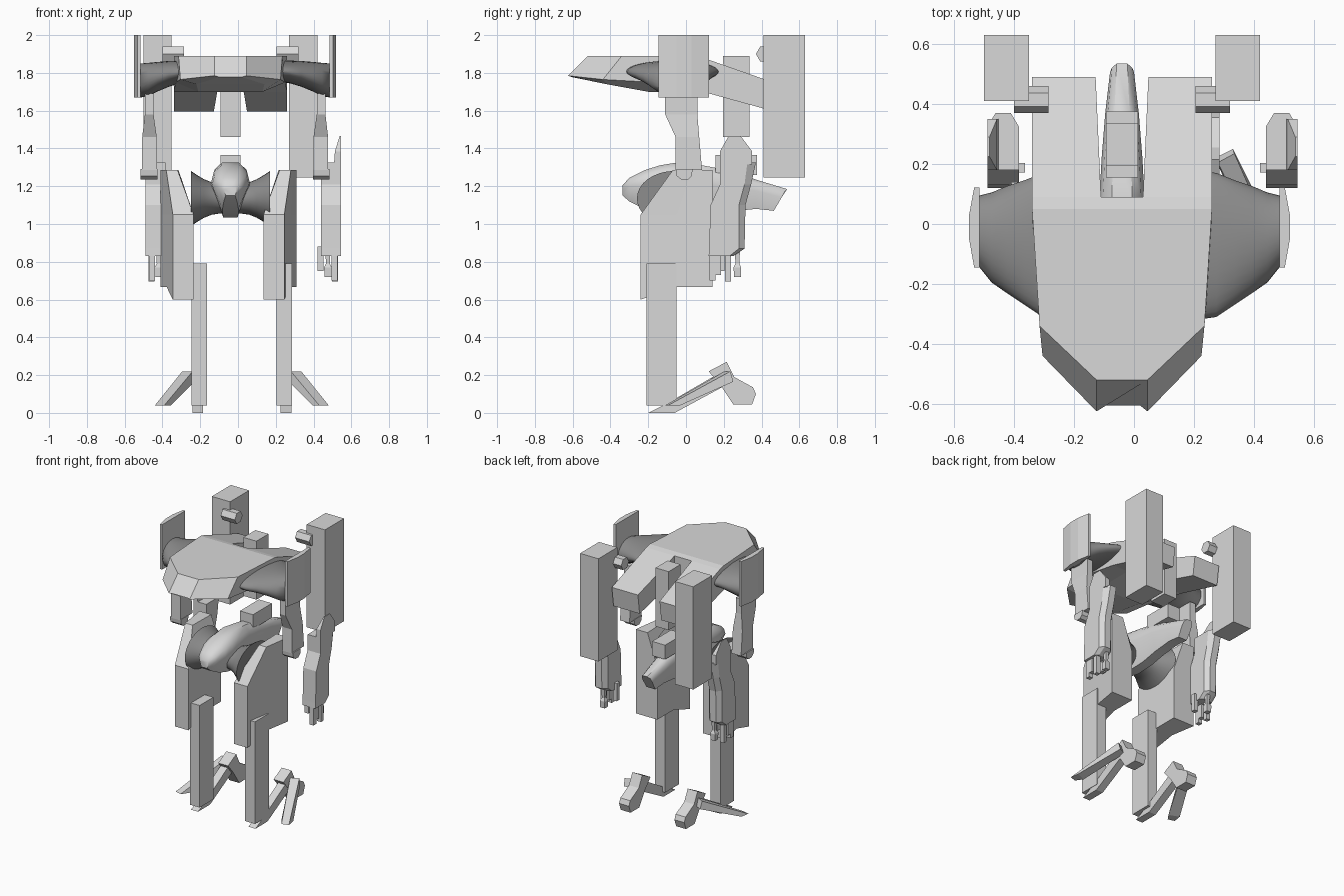
import bpy, bmesh, math

cube = bpy.data.objects.get("Cube")
if cube:
    bpy.data.objects.remove(cube, do_unlink=True)


def material(name, value):
    colour = (value, value, value, 1)
    m = bpy.data.materials.new(name)
    m.use_nodes = True
    m.diffuse_color = colour
    m.node_tree.nodes["Principled BSDF"].inputs["Base Color"].default_value = colour
    return m


LIGHT = material("light grey armour", .69)
DARK = material("dark grey joints", .27)

# Mirror planes of the part groups
BODY, OUTER, LIMB, HAND = -0.04, -0.015, 0.02, 0.028


def loft(name, rings, axis=BODY, mirror=True, smooth=False, mat=LIGHT):
    """Skin a list of equal-length rings, cap both ends, mirror if asked."""
    bm = bmesh.new()
    loops = [[bm.verts.new(p) for p in r] for r in rings]
    n = len(loops[0])
    for a, b in zip(loops, loops[1:]):
        for i in range(n):
            j = (i + 1) % n
            bm.faces.new((a[i], a[j], b[j], b[i]))
    bm.faces.new(loops[0][::-1])
    bm.faces.new(loops[-1])
    bmesh.ops.recalc_face_normals(bm, faces=bm.faces)
    me = bpy.data.meshes.new(name)
    bm.to_mesh(me)
    bm.free()
    me.materials.append(mat)
    ob = bpy.data.objects.new(name, me)
    bpy.context.scene.collection.objects.link(ob)
    ob.location.x = axis
    if mirror:
        ob.modifiers.new("mirror", "MIRROR").use_mirror_merge = False
    if smooth:
        bpy.ops.object.select_all(action="DESELECT")
        ob.select_set(True)
        bpy.context.view_layer.objects.active = ob
        bpy.ops.object.shade_smooth_by_angle(angle=math.radians(45))
    return ob


def rect(x0, x1, y0, y1, z):
    return [(x0, y0, z), (x1, y0, z), (x1, y1, z), (x0, y1, z)]


def box(name, x0, x1, y0, y1, z0, z1, **kw):
    return loft(name, [rect(x0, x1, y0, y1, z) for z in (z0, z1)], **kw)


def prism(name, profile, x0, x1, **kw):
    return loft(name, [[(x, y, z) for y, z in profile] for x in (x0, x1)], **kw)


def oval(x, cy, cz, ry, rz, n=32):
    return [(x, cy + ry * math.cos(t), cz + rz * math.sin(t))
            for t in (math.tau * i / n for i in range(n))]


def both_sides(half):
    return half + [(-x, y, z) for x, y, z in half[::-1]]


# Torso hull: upper edge, lower edge and keel of each section
loft("torso_hull", [both_sides(h) for h in (
    [(.085, -.52, 1.89), (.085, -.625, 1.785), (.06, -.605, 1.778)],
    [(.275, -.34, 1.89), (.265, -.44, 1.765), (.18, -.42, 1.74)],
    [(.30, .05, 1.89), (.29, -.17, 1.75), (.17, -.2, 1.70)],
    [(.30, .09, 1.88), (.30, .09, 1.70), (.17, .09, 1.70)])], mirror=False)
loft("rear_prongs", [[(a, y, t), (.30, y, t), (.30, y2, b), (a, y2, b)]
                     for a, y, y2, t, b in ((.07, .09, .09, 1.88, 1.70),
                                            (.088, .49, .47, 1.74, 1.595))])
box("spine_block", -.053, .053, .195, .335, 1.46, 1.89, mirror=False)

# Shoulders: smooth flared arms, plates and back launchers
loft("shoulder_arms", [oval(*s) for s in (
    (.22, -.07, 1.81, .25, .055), (.29, -.07, 1.805, .24, .06),
    (.35, -.062, 1.795, .208, .068), (.41, -.052, 1.78, .178, .078),
    (.46, -.045, 1.765, .15, .088), (.50, -.025, 1.76, .12, .09))],
    axis=OUTER, smooth=True, mat=DARK)
plate = [(.50, -.145), (.518, -.145), (.535, -.05), (.535, .03), (.518, .122), (.50, .122)]
loft("shoulder_plates", [[(x, y, z) for x, y in plate] for z in (1.67, 2.0)], axis=OUTER)
box("back_launchers", .311, .46, .41, .63, 1.245, 2.0)
loft("launcher_pins", [oval(x, .415, 1.90, .045, .045, 6) for x in (.245, .36)])

# Upper arms with a rounded elbow end
loft("upper_arms", [rect(*s) for s in (
    (.432, .478, -.11, .06, 1.69), (.432, .478, -.11, .06, 1.58),
    (.415, .492, -.055, .07, 1.46), (.415, .492, -.055, .085, 1.285))], axis=OUTER)
prism("elbows", [(-.055, 1.29), (-.05, 1.255), (-.025, 1.235), (.01, 1.235),
                 (.03, 1.255), (.035, 1.29)], .412, .50, axis=OUTER)

# Forearms: front, side and back depth per height, with a fin on the outer edge
A, B = .412, .517
loft("forearms", [[(A, f, z), (B, f, z), (B, s, z), (B - .027, b, z), (A + .027, b, z), (A, s, z)]
                  for f, s, b, z in ((.12, .23, .25, .83), (.122, .28, .31, .87),
                                     (.13, .28, .315, 1.10), (.18, .31, .345, 1.21),
                                     (.18, .325, .37, 1.325))], axis=HAND)
loft("forearm_fins", [rect(.48, B, .18, .35, 1.315), rect(.485, B, .18, .35, 1.385),
                      rect(.51, B, .225, .29, 1.465)], axis=HAND)
for name, x, y, z0, z1 in (("thumbs", .408, .187, .75, .88), ("first_fingers", .483, .14, .70, .85),
                           ("second_fingers", .483, .17, .73, .85),
                           ("third_fingers", .486, .222, .695, .88)):
    box(name, x - .016, x + .016, y - .016, y + .016, z0, z1, axis=HAND)
loft("jointed_fingers", [rect(.448 - r, .448 + r, .272 - r, .272 + r, z) for r, z in (
    (.018, .72), (.02, .77), (.01, .79), (.014, .86))], axis=HAND)

# Pelvis: dark flared hip bar, domed cap running into a tail, and a block on top
half = [(.0, .10, .078), (.06, .105, .08), (.1, .12, .086), (.14, .145, .102),
        (.18, .178, .126), (.21, .20, .146)]
bar = [(-x, a, b) for x, a, b in half[:0:-1]] + half
loft("hip_bar", [oval(x, -.06, 1.135, a, b) for x, a, b in bar],
     mirror=False, smooth=True, mat=DARK)


def cap_ring(y, w, base, z0, z1, lean=0):
    mid = z0 + .62 * (z1 - z0)
    return both_sides([(base, y - lean, z0), (w, y - lean * .4, mid),
                       (w * .85, y - lean * .2, mid + .65 * (z1 - mid)), (w * .45, y, z1)])


loft("pelvis_tail", [cap_ring(*s) for s in (
    (-.335, .035, .025, 1.15, 1.205), (-.30, .07, .035, 1.12, 1.245),
    (-.22, .098, .042, 1.08, 1.285), (-.14, .104, .042, 1.055, 1.31),
    (-.05, .10, .038, 1.035, 1.325), (.09, .075, .038, 1.04, 1.31),
    (.22, .068, .038, 1.065, 1.285), (.37, .056, .038, 1.08, 1.235),
    (.535, .04, .036, 1.07, 1.185, .07))], mirror=False, smooth=True)
box("hip_block", -.053, .053, .155, .375, 1.26, 1.365, mirror=False)

# Thighs: armoured slabs widening to the back, leaning outward at the top
slab = [(.185, -.24, .60), (.295, -.24, .60), (.328, -.05, .667),
        (.36, .14, .667), (.185, .14, .667), (.185, -.05, .667)]
crown = [(.27, -.07), (.33, -.07), (.345, .03), (.36, .14), (.265, .14), (.268, .03)]
loft("thighs", [slab, [(x, y, 1.05) for x, y, z in slab],
                [(x, y, 1.285) for x, y in crown]], axis=-.05)

# Shins and feet
box("shins", .185, .265, -.21, -.05, .04, .79, axis=LIMB)
prism("main_toes", [(-.2, 0), (-.06, 0), (.245, .165), (.21, .23), (-.1, .05)],
      .205, .262, axis=LIMB)
prism("heels", [(.12, .22), (.215, .27), (.255, .19), (.355, .135), (.37, .1),
                (.35, .045), (.25, .045), (.18, .15)], .185, .265, axis=LIMB)
loft("outer_toes", [
    [(.25, .22, .165), (.31, .25, .165), (.315, .235, .22), (.26, .205, .22)],
    [(.375, -.06, .04), (.45, -.03, .04), (.46, -.095, .04), (.41, -.11, .04)]], axis=LIMB)
